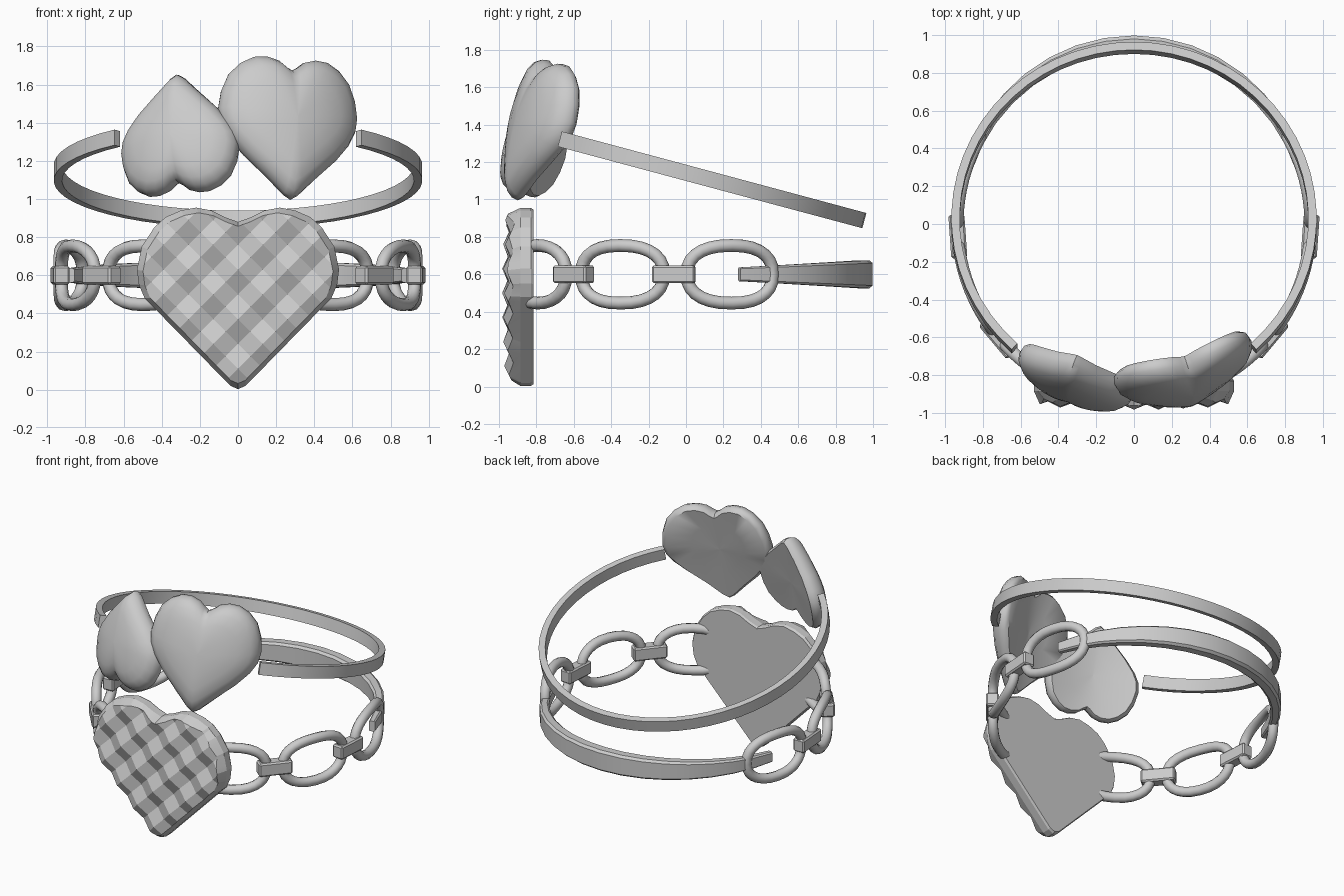
import bpy, bmesh
from math import sin, cos, pi, radians, copysign
from mathutils import Vector, Matrix

if "Cube" in bpy.data.objects:
    bpy.data.objects.remove(bpy.data.objects["Cube"])

TILT = Matrix.Translation((0, 0.01, 1.14)) @ Matrix.Rotation(radians(-15), 4, 'X')


def polar(a, r, z):
    # angle measured from the front (-y)
    return Vector((r * sin(a), -r * cos(a), z))


def finish(name, bm, smooth=30, matrix=None):
    bmesh.ops.remove_doubles(bm, verts=bm.verts, dist=1e-5)
    bmesh.ops.recalc_face_normals(bm, faces=bm.faces)
    me = bpy.data.meshes.new(name)
    if matrix:
        bm.transform(matrix)
    bm.to_mesh(me)
    bm.free()
    ob = bpy.data.objects.new(name, me)
    bpy.context.collection.objects.link(ob)
    if smooth:
        bpy.ops.object.select_all(action='DESELECT')
        ob.select_set(True)
        bpy.context.view_layer.objects.active = ob
        bpy.ops.object.shade_smooth_by_angle(angle=radians(smooth))
    return ob


def sweep(name, rows, loop=False, smooth=35, matrix=None):
    # skin closed cross-sections; loop joins last to first, otherwise cap
    bm = bmesh.new()
    vs = [[bm.verts.new(p) for p in row] for row in rows]
    n, m = len(vs), len(vs[0])
    for i in range(n if loop else n - 1):
        a, b = vs[i], vs[(i + 1) % n]
        for j in range(m):
            k = (j + 1) % m
            bm.faces.new((a[j], a[k], b[k], b[j]))
    if not loop:
        bm.faces.new(vs[0])
        bm.faces.new(vs[-1])
    return finish(name, bm, smooth, matrix)


def mirrored(half):
    # half outline runs from notch to tip, both on x = 0
    return half + [(-x, z) for x, z in half[-2:0:-1]]


# ---- upper ring: tilted open band
rect = [(-.022, -.042), (.022, -.042), (.022, .042), (-.022, .042)]
rows = []
for i in range(45):
    a = radians(42 + 276 * i / 44)
    rows.append([polar(a, .945 + r, z) + Vector((0, .01, 0)) for r, z in rect])
sweep("upper_band", rows, matrix=TILT)

# ---- puffy hearts wrapped around the upper ring
PUFFY = mirrored([(0, .82), (.07, .86), (.18, .95), (.34, 1), (.52, .99), (.7, .9),
                  (.86, .74), (.96, .5), (1, .25), (.97, .05), (.86, -.15), (.65, -.4),
                  (.35, -.69), (.1, -.94), (0, -1)])
DOME = [(.001, 0), (.5, 0), (.95, 0), (1, .025), (.985, .06), (.92, .095), (.8, .122),
        (.6, .14), (.4, .15), (.2, .156), (.001, .158)]


def puffy_heart(name, angle, zc, hw, hh, flip, depth):
    rows = []
    for s, d in DOME:
        rows.append([polar(radians(angle) + x * s * hw / .91, .86 + d * depth,
                           zc + flip * hh * (.1 + (z - .1) * s)) for x, z in PUFFY])
    sweep(name, rows, smooth=50, matrix=TILT)


puffy_heart("large_puffy_heart", 18, .008, .395, .383, 1, 1)
puffy_heart("small_inverted_heart", -20.5, -.017, .335, .322, -1, 1)

# ---- lower heart: quilted front made of square facets at 45 degrees
outline = mirrored([(0, .88), (.07, .905), (.14, .94), (.22, .955), (.3, .94), (.38, .905),
                    (.44, .85), (.505, .75), (.53, .63), (.52, .55), (.49, .48),
                    (.25, .235), (.04, .02), (0, .003)])
CELL, CZ, INSET = .092, .5, .94


def zigzag(t):
    f = (t / CELL) % 2
    return min(f, 2 - f)


bm = bmesh.new()
bm.faces.new([bm.verts.new((x * INSET, 0, CZ + (z - CZ) * INSET)) for x, z in outline])
U, V = Vector((1, 0, 1)).normalized(), Vector((-1, 0, 1)).normalized()
for axis in (U, V):
    for k in range(-12, 13):
        bmesh.ops.bisect_plane(bm, geom=bm.verts[:] + bm.edges[:] + bm.faces[:],
                               plane_co=Vector((0, 0, CZ)) + axis * k * CELL,
                               plane_no=axis, dist=1e-5)
rim = [e for e in bm.edges if e.is_boundary]
for v in bm.verts:
    p = v.co - Vector((0, 0, CZ))
    bump = zigzag(p.dot(U)) + zigzag(p.dot(V))
    v.co.y = -.908 - .028 * bump - .02 * max(0, 1 - p.length_squared / .25)
# rounded rim, wall and flat back
for scale, y in ((1 / INSET, -.885), (1, -.83), (.98, -.815)):
    ext = bmesh.ops.extrude_edge_only(bm, edges=rim)['geom']
    rim = [g for g in ext if isinstance(g, bmesh.types.BMEdge)]
    for v in (g for g in ext if isinstance(g, bmesh.types.BMVert)):
        v.co = (v.co.x * scale, y, CZ + (v.co.z - CZ) * scale)
bmesh.ops.contextual_create(bm, geom=rim)
finish("quilted_heart", bm, smooth=12)

# ---- chain on both sides of the quilted heart
R, ZC, TUBE = .935, .6, .034


def link(name, angle):
    n, m, A, B = 28, 10, .24, .154

    def path(t):
        c, s = cos(t), sin(t)
        return Vector((A * copysign(abs(c) ** .85, c), B * copysign(abs(s) ** .85, s)))
    rows = []
    for i in range(n):
        t = 2 * pi * i / n
        p, d = path(t), path(t + .05) - path(t - .05)
        nrm = Vector((d.y, -d.x)).normalized()
        row = []
        for j in range(m):
            f = 2 * pi * j / m
            q = p + nrm * TUBE * cos(f)
            row.append(polar(angle + q.x / R, R + TUBE * sin(f), ZC + q.y))
        rows.append(row)
    sweep(name, rows, loop=True, smooth=60)


def connector(name, angle):
    bm = bmesh.new()
    bmesh.ops.create_cube(bm, size=1)
    bmesh.ops.scale(bm, vec=(.23, .085, .095), verts=bm.verts)
    bmesh.ops.bevel(bm, geom=bm.edges[:], offset=.01, segments=1, affect='EDGES')
    finish(name, bm, 0, Matrix.Translation(polar(angle, R, ZC)) @ Matrix.Rotation(angle, 4, 'Z'))


for side, word in ((1, "right"), (-1, "left")):
    for i, deg in enumerate((32, 68, 105)):
        link(f"{word}_link_{i + 1}", side * radians(deg))
    for i, deg in enumerate((50, 86)):
        connector(f"{word}_connector_{i + 1}", side * radians(deg))

# ---- solid back band, widest at the rear
section = [(-1, -.8), (-.6, -1), (.6, -1), (1, -.8), (1, .8), (.6, 1), (-.6, 1), (-1, .8)]
rows = []
for i in range(17):
    t = i / 16
    w = sin(pi * t)
    a = radians(108 + 144 * t)
    rows.append([polar(a, .925 + .028 * w + r * (.022 + .023 * w), ZC + z * (.037 + .038 * w))
                 for r, z in section])
sweep("back_band", rows, smooth=35)
